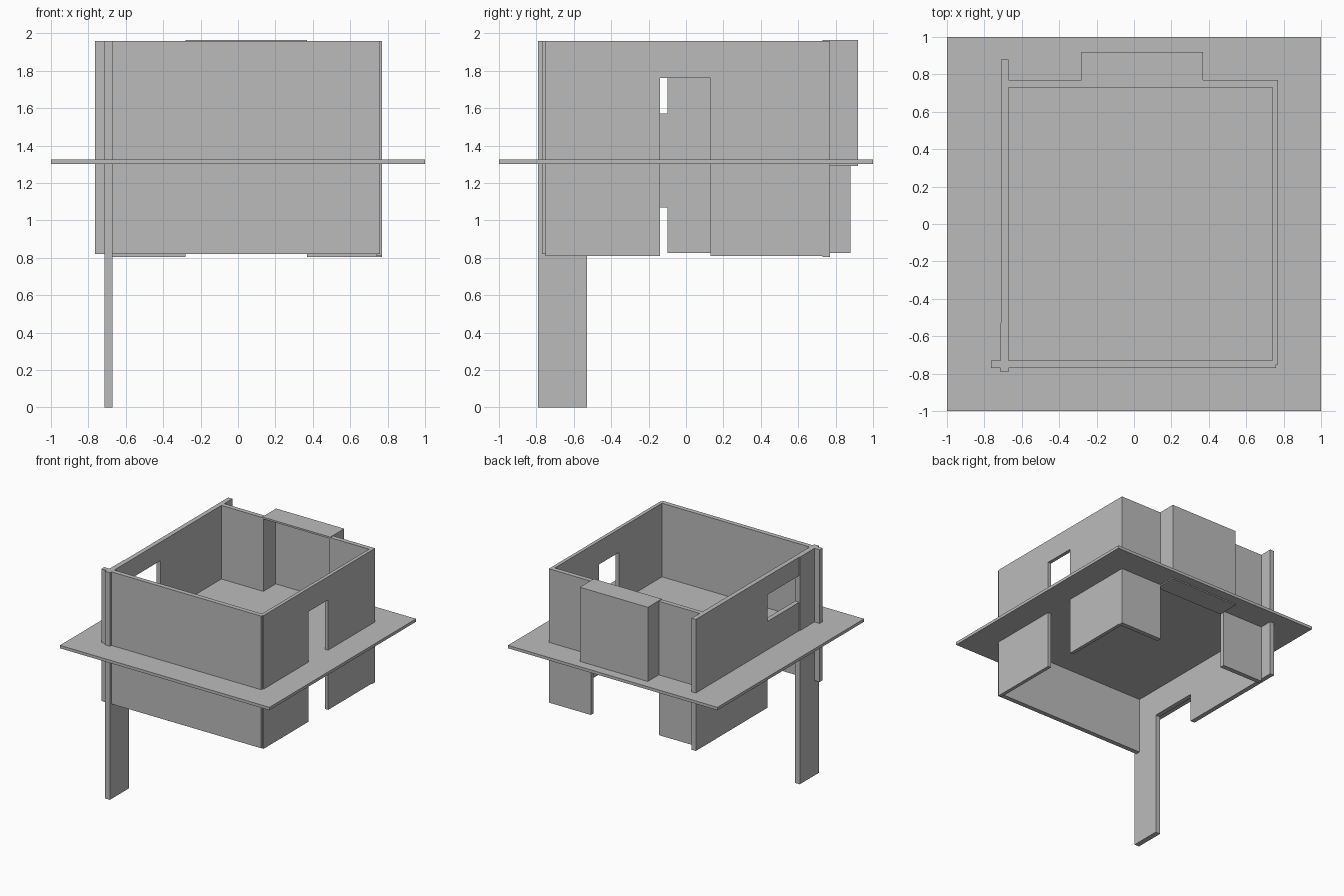
import bpy

cube = bpy.data.objects.get("Cube")
if cube:
    bpy.data.objects.remove(cube, do_unlink=True)

# Single plain grey for the whole building
grey = bpy.data.materials.new("plain grey")
grey.use_nodes = True
GREY = (0.5, 0.5, 0.5, 1)
grey.diffuse_color = GREY
grey.node_tree.nodes["Principled BSDF"].inputs["Base Color"].default_value = GREY


def panel(name, x, y, z):
    """Box spanning the given (low, high) ranges."""
    spans = (x, y, z)
    bpy.ops.mesh.primitive_cube_add(size=1, location=[(a + b) / 2 for a, b in spans])
    ob = bpy.context.object
    ob.name = name
    ob.scale = [b - a for a, b in spans]
    bpy.ops.object.transform_apply(location=False, rotation=False, scale=True)
    ob.data.materials.append(grey)
    return ob


def cut(ob, name, x, y, z):
    """Cut a box-shaped opening."""
    cutter = panel(name, x, y, z)
    cutter.hide_render = True
    mod = ob.modifiers.new(name, "BOOLEAN")
    mod.object = cutter
    mod.solver = "EXACT"
    bpy.context.view_layer.objects.active = ob
    bpy.ops.object.modifier_apply(modifier=name)
    bpy.data.objects.remove(cutter, do_unlink=True)


SLAB = (1.3, 1.325)
TOP = 1.96
DOOR = (-0.14, 0.13)      # y range of the doorway
WINDOW = (-0.53, -0.1)    # y range of the side openings
BAY = (-0.28, 0.37)       # x range of the bay

# Floor slab
panel("floor_slab", (-1, 1), (-1, 1), SLAB)

# Front wall, running through both storeys
panel("front_wall", (-0.765, 0.76), (-0.77, -0.73), (0.82, TOP))

# Left wall with doorway above and open gap below
left = panel("left_wall", (0.74, 0.77), (-0.75, 0.77), (0.81, TOP))
cut(left, "doorway", (0.6, 0.9), DOOR, (0.6, 1.76))

# Right wall with window above and notch below
right = panel("right_wall", (-0.71, -0.67), (-0.6, 0.88), (0.825, TOP))
cut(right, "window", (-0.8, -0.6), WINDOW, (1.57, 1.8))
cut(right, "notch", (-0.8, -0.6), WINDOW, (0.6, 1.07))

# Tall support fin reaching the ground
panel("support_fin", (-0.715, -0.67), (-0.79, -0.53), (0, TOP))

# Back wall either side of the bay
for side, x in (("right", (-0.67, BAY[0])), ("left", (BAY[1], 0.77))):
    panel("back_wall_" + side, x, (0.73, 0.77), (0.805, TOP))

# Hollow bay, open towards the room
bay = panel("bay", BAY, (0.73, 0.92), (1.29, TOP + 0.005))
cut(bay, "bay_recess", (BAY[0] + 0.01, BAY[1] - 0.01), (0.6, 0.9), (1.31, TOP - 0.01))
